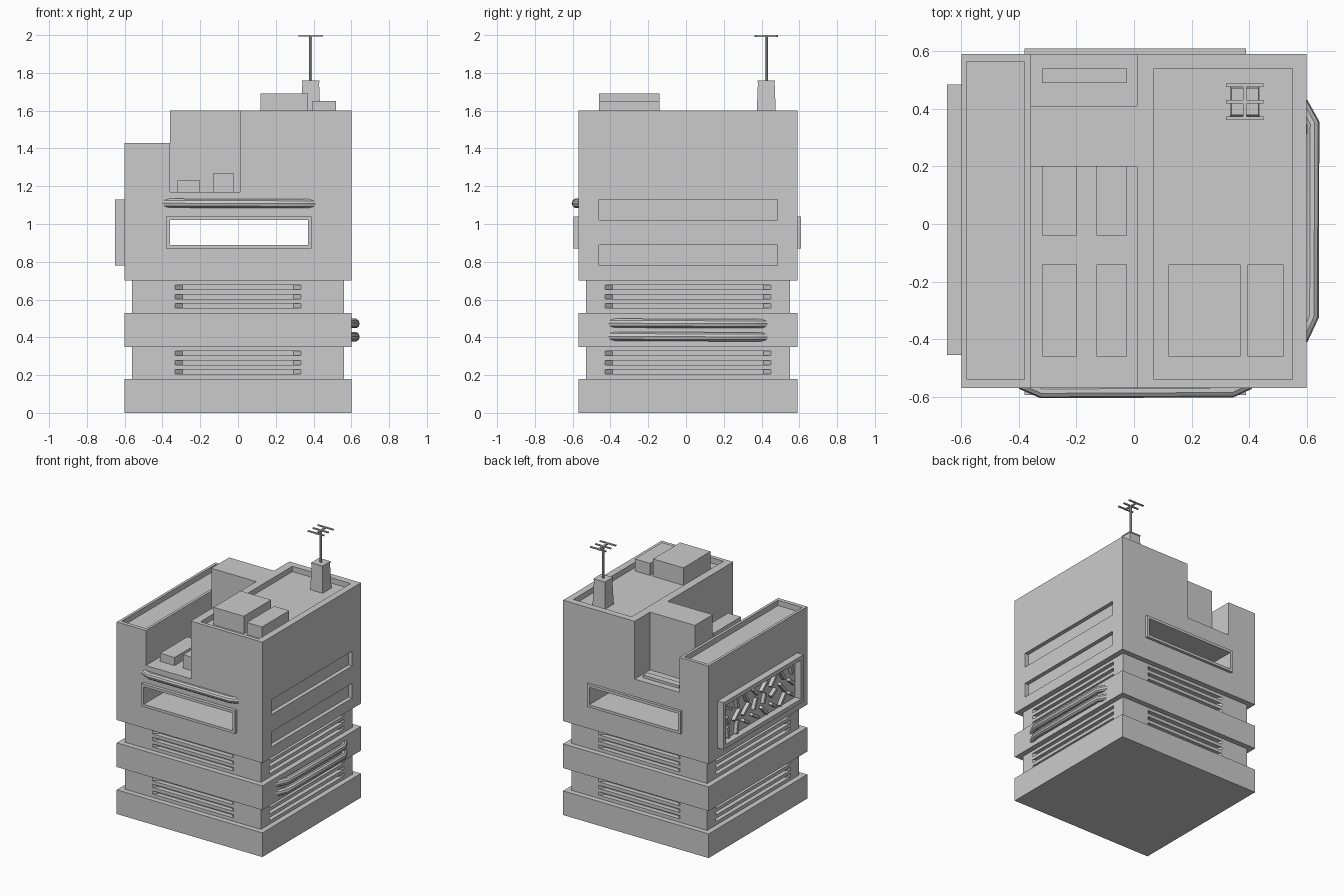
import bpy, bmesh, math, random
from mathutils import Matrix, Vector

if "Cube" in bpy.data.objects:
    bpy.data.objects.remove(bpy.data.objects["Cube"])

random.seed(4)


def make(name, bm):
    bmesh.ops.recalc_face_normals(bm, faces=bm.faces)
    me = bpy.data.meshes.new(name)
    bm.to_mesh(me)
    bm.free()
    ob = bpy.data.objects.new(name, me)
    bpy.context.collection.objects.link(ob)
    return ob


def add_box(bm, x0, x1, y0, y1, z0, z1, taper=1.0):
    vs = bmesh.ops.create_cube(bm, size=1)['verts']
    for v in vs:
        t = taper if v.co.z > 0 else 1
        v.co = ((x0 + x1) / 2 + v.co.x * (x1 - x0) * t,
                (y0 + y1) / 2 + v.co.y * (y1 - y0) * t,
                (z0 + z1) / 2 + v.co.z * (z1 - z0))
    return vs


def boxes(name, *dims):
    bm = bmesh.new()
    for d in dims:
        add_box(bm, *d)
    return make(name, bm)


def add_prism(bm, pts, offset):
    face = bm.faces.new([bm.verts.new(p) for p in pts])
    ext = bmesh.ops.extrude_face_region(bm, geom=[face])
    bmesh.ops.translate(bm, vec=offset,
                        verts=[g for g in ext['geom'] if isinstance(g, bmesh.types.BMVert)])


def cut(ob, cutter):
    cutter.hide_render = True
    m = ob.modifiers.new("cut", 'BOOLEAN')
    m.operation, m.solver, m.object = 'DIFFERENCE', 'EXACT', cutter
    bpy.context.view_layer.objects.active = ob
    bpy.ops.object.modifier_apply(modifier=m.name)
    bpy.data.objects.remove(cutter)


# Upper body: stepped front profile pushed to the back
bm = bmesh.new()
prof = [(-.6, .7), (.6, .7), (.6, 1.6), (.01, 1.6), (.01, 1.17), (-.36, 1.17), (-.36, 1.43), (-.6, 1.43)]
add_prism(bm, [(x, -.57, z) for x, z in prof], (0, 1.16, 0))
upper = make("upper_body", bm)
cut(upper, boxes("upper_cutter",
                 (-.36, .37, -.8, .8, .89, 1.02),            # tunnel window
                 (-.58, -.38, -.54, .565, 1.39, 1.5),        # left roof well
                 (.07, .55, -.54, .54, 1.56, 1.7),           # right roof well
                 (.57, .7, -.46, .485, 1.02, 1.13),          # side slots
                 (.57, .7, -.46, .485, .78, .89)))

# Bridge block between the towers
boxes("bridge_block", (-.36, .01, .2, .41, 1.16, 1.6))

# Wide floor slabs
boxes("base_slab", (-.6, .6, -.57, .59, 0, .18))
boxes("middle_slab", (-.6, .6, -.57, .59, .35, .53))

# Recessed storeys with three louvre slots on each side
for i, (z0, z1) in enumerate([(.18, .35), (.53, .70)]):
    band = boxes(f"recessed_storey_{i}", (-.56, .56, -.53, .55, z0, z1))
    bm = bmesh.new()
    for k in range(4):
        half, dist = (.335, .54) if k % 2 == 0 else (.44, .56)
        d = .035
        plan = [(-half - .01, -dist - .01), (half + .01, -dist - .01),
                (half - .04, -dist + d), (-half + .04, -dist + d)]
        rot = Matrix.Rotation(k * math.pi / 2, 3, 'Z')
        for j in range(3):
            z = z0 + .025 + j * .049
            pts = [rot @ Vector((x, y, z)) + Vector((0, .01, 0)) for x, y in plan]
            add_prism(bm, pts, (0, 0, .024))
    cut(band, make("louvre_cutter", bm))


# Rectangular frame helper, laid in the plane facing the given axis
def frame(name, u0, u1, z0, z1, w, a, b, along_x):
    parts = [(u0, u1, z0, z0 + w), (u0, u1, z1 - w, z1),
             (u0, u0 + w, z0 + w, z1 - w), (u1 - w, u1, z0 + w, z1 - w)]
    return boxes(name, *[((p, q, a, b, r, s) if along_x else (a, b, p, q, r, s))
                         for p, q, r, s in parts])


frame("front_window_frame", -.38, .39, .87, 1.04, .02, -.595, -.57, True)
frame("back_window_frame", -.38, .39, .87, 1.04, .02, .59, .61, True)

# Sign panel on the left wall, with an abstract pattern of short bars
frame("side_panel_frame", -.455, .485, .78, 1.13, .03, -.65, -.6, False)
bm = bmesh.new()
for i in range(8):
    for j in range(3):
        vs = bmesh.ops.create_cube(bm, size=1)['verts']
        bmesh.ops.scale(bm, vec=(.03, .02, random.uniform(.06, .1)), verts=vs)
        bmesh.ops.rotate(bm, verts=vs, matrix=Matrix.Rotation(random.uniform(-1.2, 1.2), 3, 'X'))
        bmesh.ops.translate(bm, verts=vs, vec=(-.612, -.36 + i * .107, .865 + j * .09))
make("side_panel_bars", bm)


# Wall pipes with ends bent into the wall
def pipe(name, pts, r):
    cu = bpy.data.curves.new(name, 'CURVE')
    cu.dimensions = '3D'
    cu.bevel_depth, cu.bevel_resolution, cu.use_fill_caps = r, 3, True
    sp = cu.splines.new('POLY')
    sp.points.add(len(pts) - 1)
    for p, co in zip(sp.points, pts):
        p.co = (*co, 1)
    ob = bpy.data.objects.new(name, cu)
    bpy.context.collection.objects.link(ob)
    bpy.ops.object.select_all(action='DESELECT')
    ob.select_set(True)
    bpy.context.view_layer.objects.active = ob
    bpy.ops.object.convert(target='MESH')
    bpy.ops.object.shade_smooth_by_angle()


pipe("front_pipe", [(-.39, -.55, 1.11), (-.32, -.581, 1.11), (.34, -.578, 1.108), (.4, -.55, 1.108)], .025)
for z in (.405, .475):
    pipe("side_pipe", [(.58, -.4, z), (.618, -.32, z), (.62, .35, z - .003), (.58, .42, z - .003)], .025)

# Rooftop units and terrace units
boxes("roof_units", (.12, .37, -.46, -.14, 1.55, 1.69), (.395, .52, -.46, -.14, 1.55, 1.65))
boxes("terrace_units",
      (-.32, -.2, -.46, -.14, 1.16, 1.23), (-.13, -.025, -.46, -.14, 1.16, 1.27),
      (-.32, -.2, -.04, .21, 1.16, 1.23), (-.13, -.025, -.04, .21, 1.16, 1.27))
boxes("back_terrace_step", (-.32, -.025, .49, .54, 1.16, 1.19))

# Antenna: tapered foot, mast and crossed bars
ax, ay = .385, .425
boxes("antenna_foot", (ax - .052, ax + .052, ay - .052, ay + .052, 1.55, 1.75, .85),
      (ax - .047, ax + .047, ay - .047, ay + .047, 1.75, 1.76))
bm = bmesh.new()
bmesh.ops.create_cone(bm, cap_ends=True, segments=8, radius1=.008, radius2=.008, depth=.25,
                      matrix=Matrix.Translation((ax, ay, 1.872)))
make("antenna_mast", bm)
boxes("antenna_bars", (ax - .006, ax + .006, ay - .063, ay + .063, 1.99, 2.0),
      *[(ax - .065, ax + .065, ay + o - .006, ay + o + .006, 1.992, 2.0) for o in (-.057, 0, .057)])
